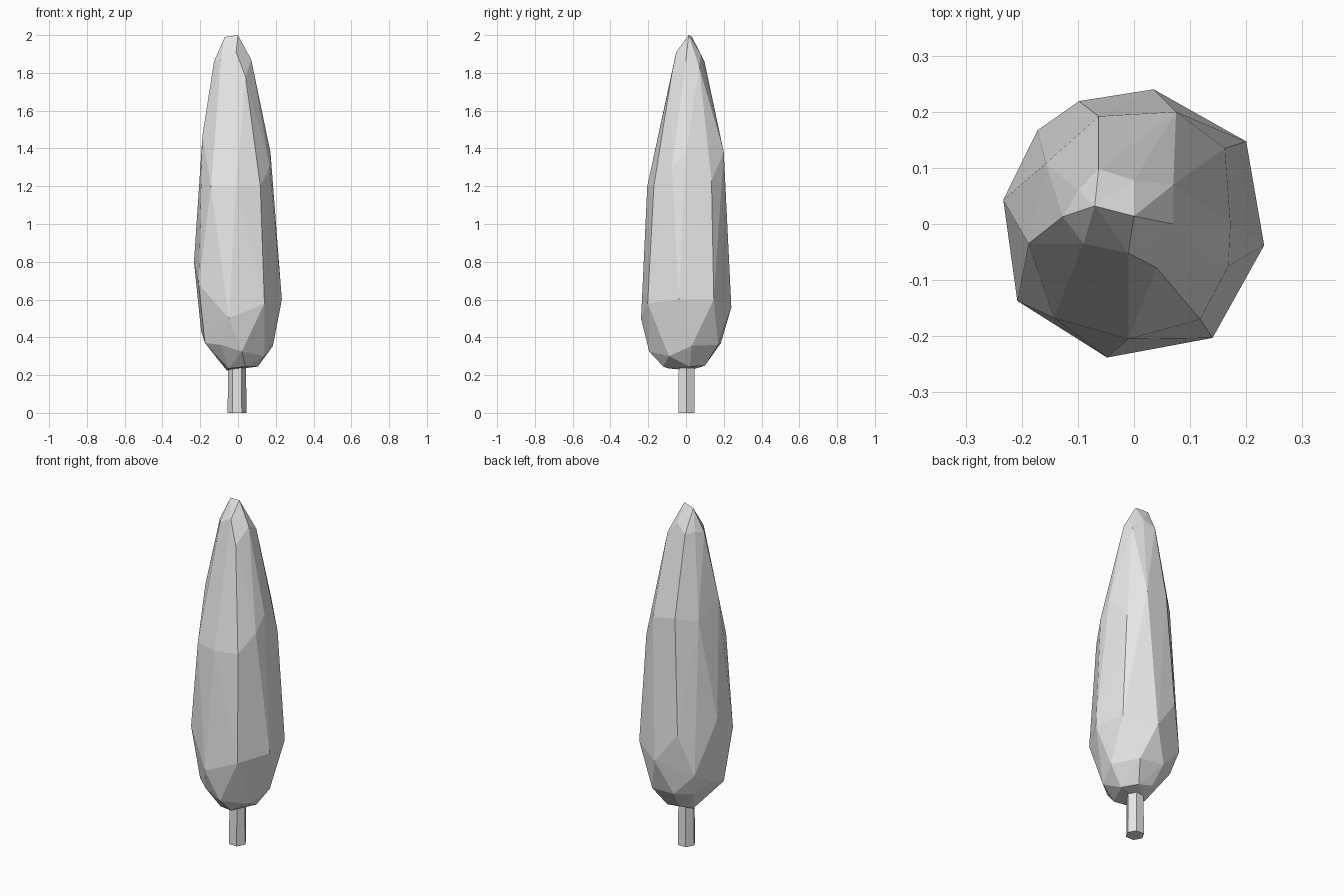
import bpy
import bmesh
from mathutils import Vector

default_cube = bpy.data.objects.get("Cube")
if default_cube:
    bpy.data.objects.remove(default_cube, do_unlink=True)


def make_material(name, colour):
    material = bpy.data.materials.new(name)
    material.use_nodes = True
    material.diffuse_color = colour
    shader = next(node for node in material.node_tree.nodes if node.type == "BSDF_PRINCIPLED")
    shader.inputs["Base Color"].default_value = colour
    return material


def add_object(name, bm, material):
    """Turn a bmesh into a flat-shaded object."""
    bmesh.ops.recalc_face_normals(bm, faces=bm.faces)
    mesh = bpy.data.meshes.new(name)
    bm.to_mesh(mesh)
    bm.free()
    mesh.materials.append(material)
    mesh.polygons.foreach_set("use_smooth", [False] * len(mesh.polygons))
    tree_part = bpy.data.objects.new(name, mesh)
    bpy.context.collection.objects.link(tree_part)
    return tree_part


pale_grey = make_material("pale_grey", (0.8, 0.8, 0.8, 1))

# Irregular rings of the crown, each corner as x, y, z in hundredths of a unit
underside = [(-6, 2, 22.5), (-5, -9, 23.5), (4, -12, 24.5),
             (10.5, 2, 24.5), (5, 10, 25), (-3, 11, 26.5)]
lower_ring = [(-17.5, -10, 37), (-9, -17, 36), (2, -19.5, 32.5), (14, -9, 30),
              (18.5, 3, 35.5), (10, 17, 36), (-5, 18.5, 37), (-14, 13, 37),
              (-19.5, 5, 43)]
widest_ring = [(3.5, 24, 56), (20, 14.7, 60), (23.2, -3.8, 60), (14, -20.3, 58),
               (-4.8, -23.8, 50), (-20.8, -13.7, 68), (-23.3, 4.3, 80),
               (-17.2, 16.7, 50), (-9.8, 21.9, 74)]
shoulder_ring = [(-6.3, 19.2, 140), (7.5, 20, 138), (16.2, 13.5, 123),
                 (17.2, 0, 138), (16.8, -7.5, 130), (11.8, -17, 120),
                 (-1, -20.5, 120), (-14.3, -16.7, 120), (-18.8, -3.5, 147),
                 (-15.7, 10.8, 138)]
upper_ring = [(-12.7, 1.3, 186), (-9, -3.5, 187), (-1, -5.2, 191), (4, -7.8, 178),
              (7, 0, 187), (7, 7, 183), (0, 7.8, 190), (-6.3, 9.8, 186),
              (-10, 6, 187)]
tip = [(-7, 3.2, 199), (0, 1.4, 200)]

# Faceted crown stretched over the rings
crown = bmesh.new()
for ring in (underside, lower_ring, widest_ring, shoulder_ring, upper_ring, tip):
    for corner in ring:
        crown.verts.new(Vector(corner) / 100)
hull = bmesh.ops.convex_hull(crown, input=crown.verts)
unused = {item for item in hull["geom_interior"] + hull["geom_unused"]
          if isinstance(item, bmesh.types.BMVert)}
bmesh.ops.delete(crown, geom=list(unused), context="VERTS")
add_object("crown", crown, pale_grey)

# Six-sided trunk reaching into the crown
trunk = bmesh.new()
bmesh.ops.create_cone(trunk, cap_ends=True, segments=6, radius1=0.05, radius2=0.047, depth=0.3)
for vert in trunk.verts:
    vert.co.x, vert.co.y = vert.co.y, vert.co.x
xs = [vert.co.x for vert in trunk.verts]
ys = [vert.co.y for vert in trunk.verts]
# Keep a flat side towards the front
if max(ys) > max(xs):
    for vert in trunk.verts:
        vert.co.x, vert.co.y = vert.co.y, vert.co.x
bmesh.ops.translate(trunk, verts=trunk.verts, vec=(-0.005, 0.003, 0.15))
add_object("trunk", trunk, pale_grey)
